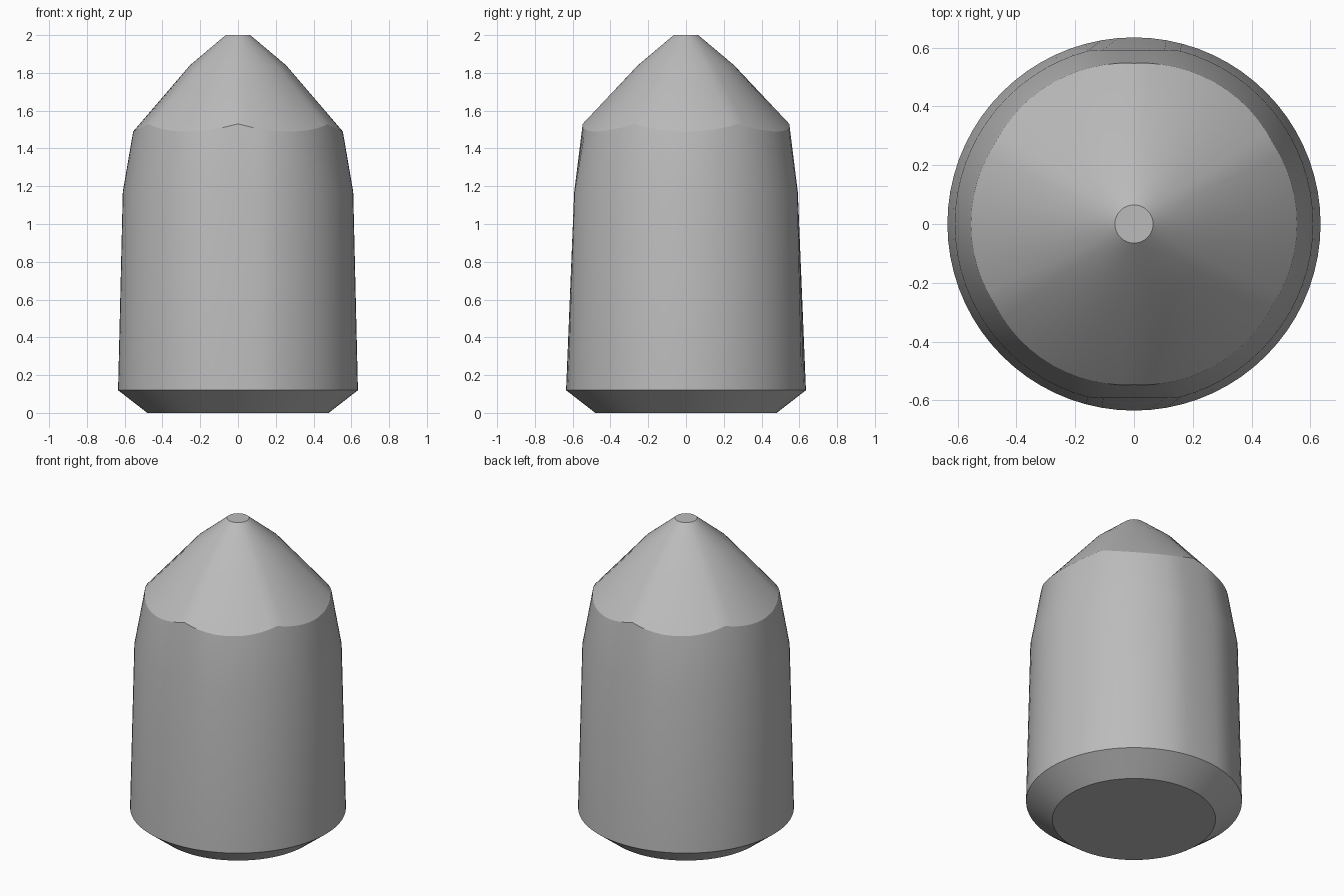
import bpy, bmesh, math

cube = bpy.data.objects.get("Cube")
if cube:
    bpy.data.objects.remove(cube, do_unlink=True)

SEGMENTS = 72

# One grey for the whole body
grey = bpy.data.materials.new("plain_grey")
grey.use_nodes = True
colour = (0.5, 0.5, 0.5, 1)
grey.diffuse_color = colour
grey.node_tree.nodes["Principled BSDF"].inputs["Base Color"].default_value = colour

# Profile: radius, height, radius change and lift at the six nose ridges
profile = [
    (0.48, 0.0, 0, 0),
    (0.635, 0.12, 0, 0),
    (0.61, 1.17, 0, 0),
    (0.555, 1.49, -0.008, 0.04),
    (0.255, 1.84, 0, 0),
    (0.065, 2.0, 0, 0),
]


def ridge_amount(angle):
    """0 in the middle of a nose facet, 1 on the ridge between two facets."""
    sixth = math.pi / 3
    return abs((angle + sixth / 2) % sixth - sixth / 2) / (sixth / 2)


bm = bmesh.new()
rings = []
for level, (radius, height, shrink, lift) in enumerate(profile):
    ring = []
    for i in range(SEGMENTS):
        a = math.tau * i / SEGMENTS
        k = ridge_amount(a) ** 2
        r = radius + shrink * k
        # Shallow flats on the front and back shoulder
        if level == 2:
            r = min(r, 0.592 / max(abs(math.sin(a)), 0.01))
        ring.append(bm.verts.new((r * math.cos(a), r * math.sin(a), height + lift * k)))
    rings.append(ring)

# Walls, base and flat tip
for low, high in zip(rings, rings[1:]):
    for i in range(SEGMENTS):
        j = (i + 1) % SEGMENTS
        bm.faces.new((low[i], low[j], high[j], high[i]))
bm.faces.new(list(reversed(rings[0])))
bm.faces.new(rings[-1])

mesh = bpy.data.meshes.new("pointed_body")
bm.to_mesh(mesh)
bm.free()
mesh.materials.append(grey)
body = bpy.data.objects.new("pointed_body", mesh)
bpy.context.collection.objects.link(body)

bpy.ops.object.select_all(action='DESELECT')
body.select_set(True)
bpy.context.view_layer.objects.active = body
bpy.ops.object.shade_smooth_by_angle(angle=math.radians(24))
